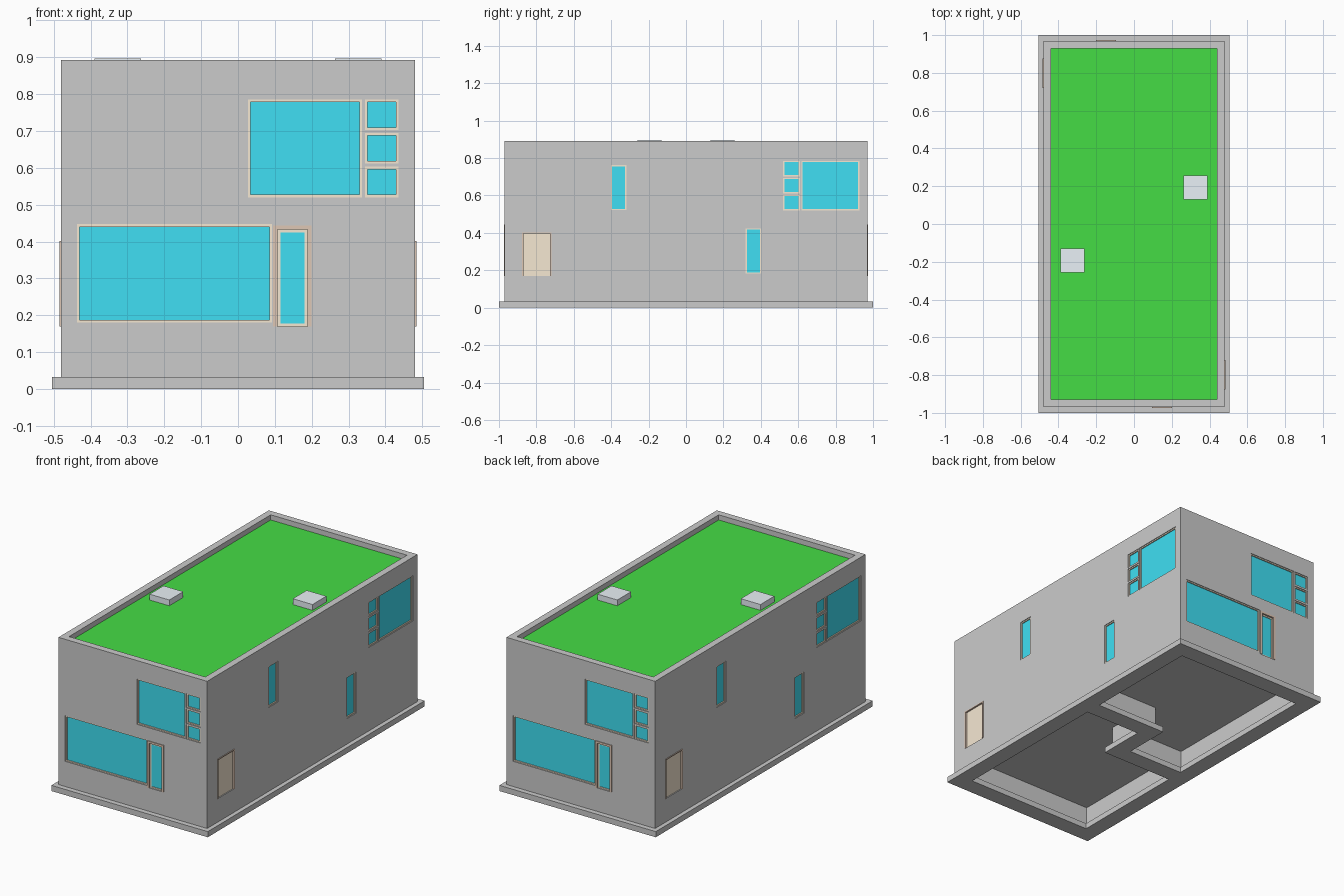
import bpy, bmesh
from math import pi
from mathutils import Matrix

if "Cube" in bpy.data.objects:
    bpy.data.objects.remove(bpy.data.objects["Cube"])


def material(name, rgb):
    m = bpy.data.materials.new(name)
    m.diffuse_color = (*rgb, 1)
    m.use_nodes = True
    m.node_tree.nodes["Principled BSDF"].inputs["Base Color"].default_value = m.diffuse_color
    return m


GLASS = material("glass_blue", (0.05, 0.74, 0.90))
TIMBER = material("pale_timber", (0.92, 0.81, 0.65))
TRIM = material("brown_trim", (0.74, 0.57, 0.46))
GRASS = material("green_roof", (0.06, 0.72, 0.06))
SKY = material("skylight_glass", (0.82, 0.88, 0.93))


def rect(u0, u1, v0, v1):
    return [(u0, v0), (u1, v0), (u1, v1), (u0, v1)]


def inset(r, d):
    u0, u1, v0, v1 = r
    return (u0 + d, u1 - d, v0 + d, v1 - d)


def prism(name, loops, d0, d1, mat=None, matrix=Matrix()):
    """Extrude closed outlines (inner ones become holes) from d0 to d1."""
    cu = bpy.data.curves.new(name, 'CURVE')
    cu.dimensions = '2D'
    cu.fill_mode = 'BOTH'
    cu.extrude = (d1 - d0) / 2
    for loop in loops:
        s = cu.splines.new('POLY')
        s.points.add(len(loop) - 1)
        for p, (u, v) in zip(s.points, loop):
            p.co = (u, v, 0, 1)
        s.use_cyclic_u = True
    tmp = bpy.data.objects.new(name + "_outline", cu)
    me = bpy.data.meshes.new_from_object(tmp)
    bpy.data.objects.remove(tmp)
    bpy.data.curves.remove(cu)
    bm = bmesh.new()
    bm.from_mesh(me)
    bmesh.ops.remove_doubles(bm, verts=bm.verts, dist=1e-5)
    bmesh.ops.transform(bm, matrix=matrix @ Matrix.Translation((0, 0, (d0 + d1) / 2)), verts=bm.verts)
    bmesh.ops.recalc_face_normals(bm, faces=bm.faces)
    for f in bm.faces:
        f.smooth = False
    bm.to_mesh(me)
    bm.free()
    me.name = name
    me.materials.clear()
    if mat:
        me.materials.append(mat)
    ob = bpy.data.objects.new(name, me)
    bpy.context.collection.objects.link(ob)
    return ob


# Footing: a flange with two stepped room openings, one turned half round
ex, ey, t, s = 0.41, 0.90, 0.05, 0.14
room = [(ex, ey), (-ex, ey), (-ex, t - s), (-t, t - s), (-t, s + t), (ex, s + t)]
prism("footing", [rect(-.505, .505, -1, 1), room, [(-x, -y) for x, y in room]], 0, .033)

# Outer walls, stepped party wall, floor and planted roof
walls = prism("walls", [rect(-.48, .48, -.97, .97), rect(-.44, .44, -.93, .93)], .033, .892)
half = [(.44, .16), (-.02, .16), (-.02, -.12), (-.44, -.12)]
prism("party_wall", [half + [(-x, -y) for x, y in half]], .033, .84)
prism("floor", [rect(-.44, .44, -.93, .93)], .157, .17)
prism("green_roof", [rect(-.44, .44, -.93, .93)], .83, .862, GRASS)

# Skylights
for i, k in enumerate((1, -1)):
    u = sorted((k * .263, k * .39))
    v = sorted((k * .13, k * .258))
    prism(f"skylight_{i + 1}", [rect(*u, *v)], .862, .896, SKY)

# Facade frames: columns are along-wall, up, outward, origin
FRONT = Matrix(((1, 0, 0, 0), (0, 0, -1, -.97), (0, 1, 0, 0), (0, 0, 0, 1)))
RIGHT = Matrix(((0, 0, 1, .48), (1, 0, 0, 0), (0, 1, 0, 0), (0, 0, 0, 1)))
TURN = Matrix.Rotation(pi, 4, 'Z')


def corner_group(u0, u1, s0, s1):
    """One large pane beside a stack of three small ones."""
    return [(u0, u1, .520, .785)] + [(s0, s1, z, z + .083) for z in (.520, .611, .702)]


front_windows = [(-.437, .092, .180, .447)] + corner_group(.027, .337, .345, .436)
right_windows = [(-.402, -.318, .522, .762), (.318, .402, .182, .424)]
right_windows += [(.617, .927, .520, .785)] + corner_group(.617, .927, .519, .609)[1:]
FRONT_DOOR = (.095, .200, .170, .444)
SIDE_DOOR = (-.876, -.720, .170, .402)


def door_trim(name, r, w, m):
    """Trim along both sides and the head, standing slightly proud."""
    u0, u1, v0, v1 = r
    prism(name, [[(u0, v0), (u0, v1), (u1, v1), (u1, v0), (u1 - w, v0),
                  (u1 - w, v1 - w), (u0 + w, v1 - w), (u0 + w, v0)]], -.03, .004, TRIM, m)


def facade(side, m, windows, door, w, glazed):
    # Openings through the wall
    cutter = prism(side + "_opening_cutter", [rect(*r) for r in windows + [door]], -.06, .03, None, m)
    cutter.hide_render = True
    mod = walls.modifiers.new(side + "_openings", 'BOOLEAN')
    mod.operation = 'DIFFERENCE'
    mod.solver = 'EXACT'
    mod.object = cutter
    # Window frames and panes
    for i, r in enumerate(windows, 1):
        prism(f"{side}_window_frame_{i}", [rect(*r), rect(*inset(r, .007))], -.03, -.004, TIMBER, m)
        prism(f"{side}_window_pane_{i}", [rect(*inset(r, .007))], -.022, -.010, GLASS, m)
    # Door
    door_trim(side + "_door_trim", door, w, m)
    leaf = (door[0] + w, door[1] - w, door[2], door[3] - w)
    if glazed:
        pane = inset(leaf, .008)
        prism(side + "_door_leaf", [rect(*leaf), rect(*pane)], -.028, -.006, TIMBER, m)
        prism(side + "_door_pane", [rect(*pane)], -.022, -.010, GLASS, m)
    else:
        prism(side + "_door_leaf", [rect(*leaf)], -.028, -.006, TIMBER, m)
    return cutter


cutters = []
for m, names in ((Matrix(), ("front", "right")), (TURN, ("back", "left"))):
    cutters.append(facade(names[0], m @ FRONT, front_windows, FRONT_DOOR, .012, True))
    cutters.append(facade(names[1], m @ RIGHT, right_windows, SIDE_DOOR, .006, False))

# Apply the openings and drop the cutters
bpy.context.view_layer.update()
cut_mesh = bpy.data.meshes.new_from_object(walls.evaluated_get(bpy.context.evaluated_depsgraph_get()))
walls.modifiers.clear()
walls.data = cut_mesh
for c in cutters:
    bpy.data.objects.remove(c)
